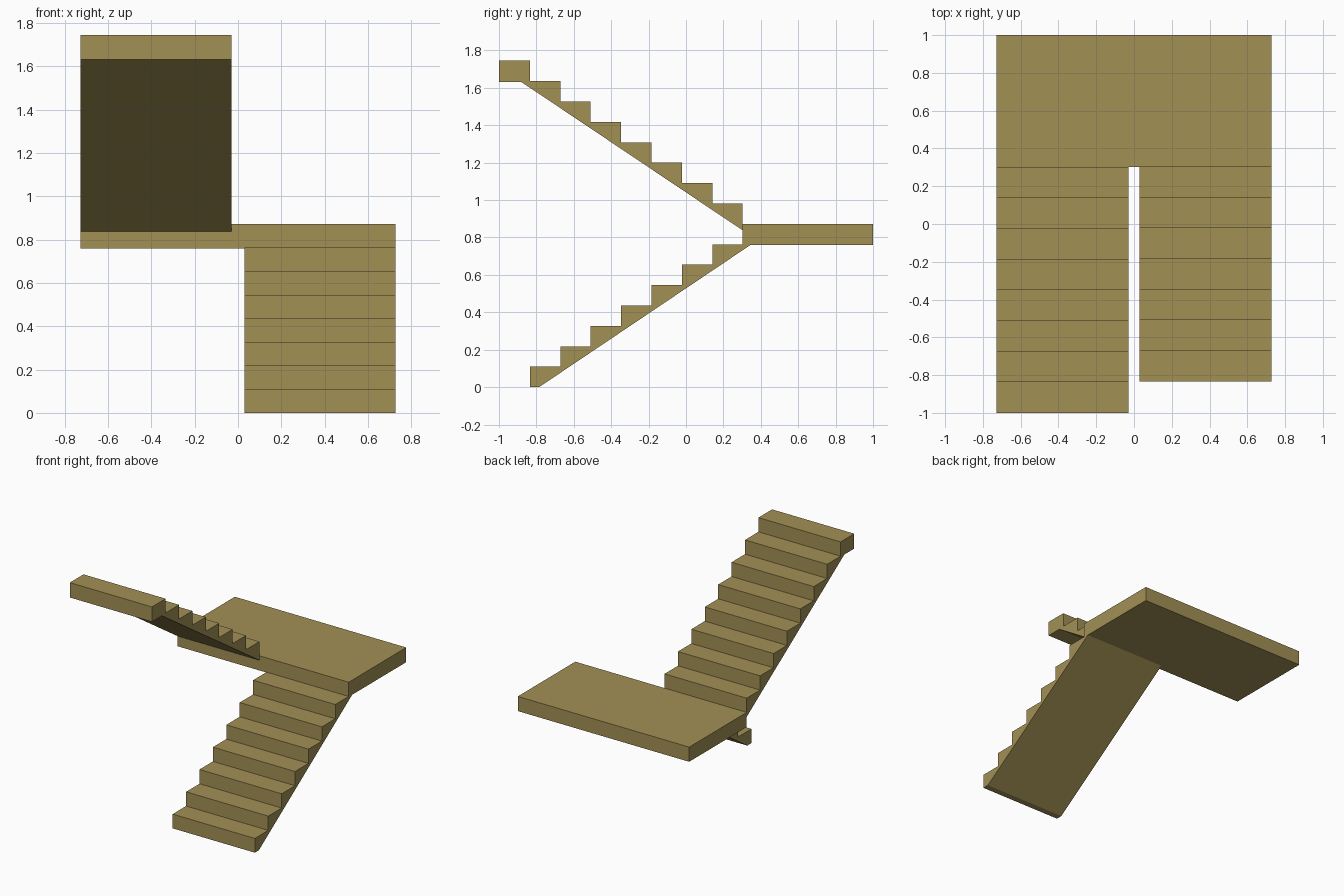
import bpy, bmesh

if "Cube" in bpy.data.objects:
    bpy.data.objects.remove(bpy.data.objects["Cube"])

RISE, GOING = 1.745 / 16, 0.1625
HALF_W, GAP, EDGE = 0.727, 0.03, 0.303
LAND_TOP, LAND_BOT = 8 * RISE, 0.76

mat = bpy.data.materials.new("tan_concrete")
mat.diffuse_color = (0.36, 0.28, 0.09, 1)
mat.use_nodes = True
mat.node_tree.nodes["Principled BSDF"].inputs["Base Color"].default_value = mat.diffuse_color


def extrude_profile(name, profile, x0, x1):
    """Extrude a closed (y, z) outline from x0 to x1."""
    bm = bmesh.new()
    face = bm.faces.new([bm.verts.new((x0, y, z)) for y, z in profile])
    geom = bmesh.ops.extrude_face_region(bm, geom=[face])["geom"]
    verts = [g for g in geom if isinstance(g, bmesh.types.BMVert)]
    bmesh.ops.translate(bm, verts=verts, vec=(x1 - x0, 0, 0))
    bmesh.ops.recalc_face_normals(bm, faces=bm.faces)
    mesh = bpy.data.meshes.new(name)
    bm.to_mesh(mesh)
    bm.free()
    mesh.materials.append(mat)
    obj = bpy.data.objects.new(name, mesh)
    bpy.context.collection.objects.link(obj)
    return obj


def steps(y, z, count, dy):
    """Sawtooth outline of risers and treads."""
    pts = [(y, z)]
    for i in range(count):
        top = z + (i + 1) * RISE
        pts += [(y + i * dy, top), (y + (i + 1) * dy, top)]
    return pts


# Lower flight: seven steps up towards the back, sloping soffit
lower = steps(EDGE - 7 * GOING, 0, 7, GOING)
lower += [(EDGE, LAND_BOT), (0.345, LAND_BOT), (-0.785, 0)]
extrude_profile("lower_flight", lower, GAP, HALF_W)

# Half landing across both flights
extrude_profile("landing", [(EDGE, LAND_BOT), (1, LAND_BOT), (1, LAND_TOP), (EDGE, LAND_TOP)],
                -HALF_W, HALF_W)

# Upper flight: eight steps back towards the front, ending in a flat top slab
upper = steps(EDGE, LAND_TOP, 8, -GOING)
upper[-1] = (-1, 16 * RISE)
upper[0] = (EDGE, 0.838)
upper += [(-1, 1.631), (-0.88, 1.631)]
extrude_profile("upper_flight", upper, -HALF_W, -GAP)
